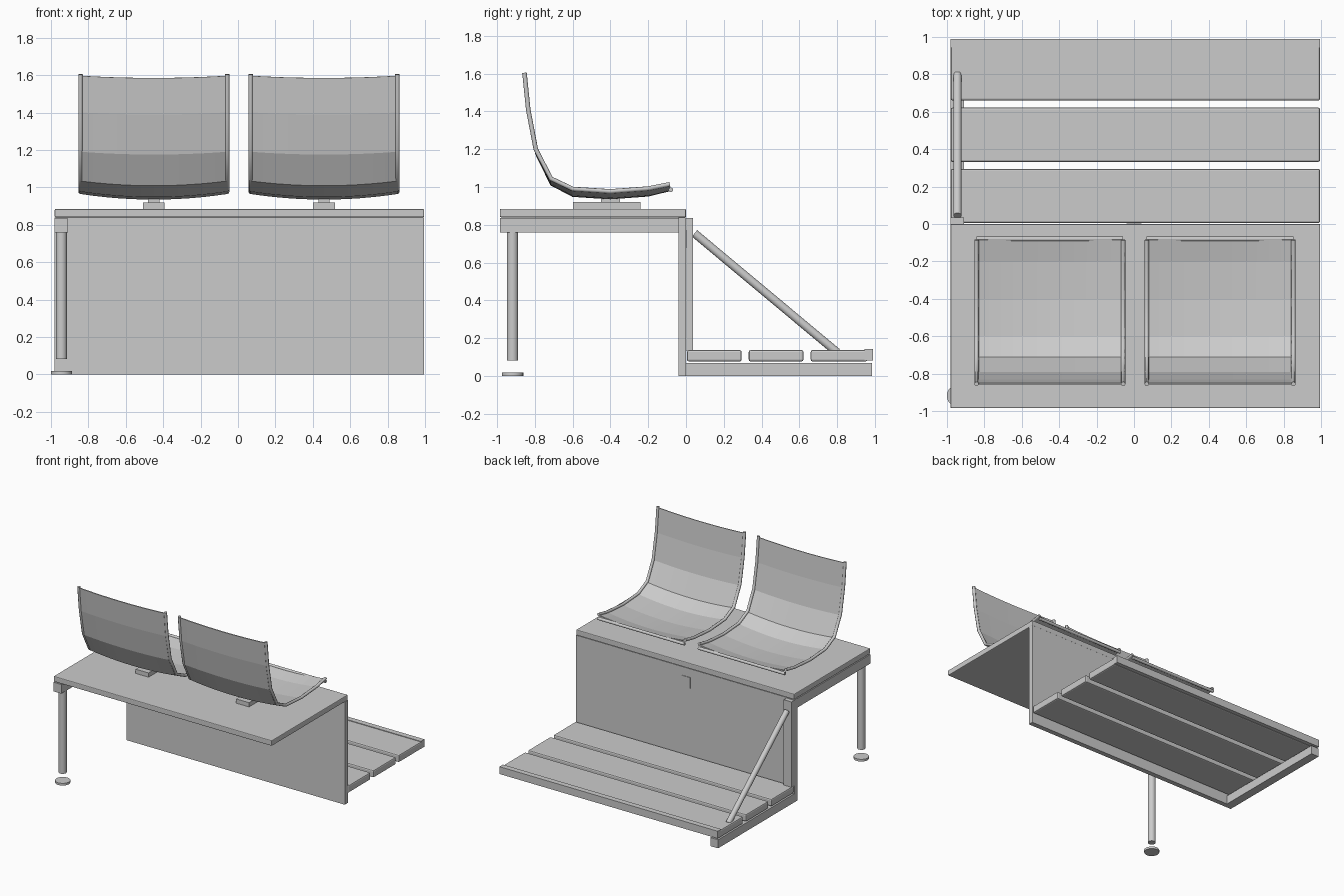
import bpy
import bmesh
from mathutils import Vector

if "Cube" in bpy.data.objects:
    bpy.data.objects.remove(bpy.data.objects["Cube"], do_unlink=True)


def finish(name, bm, bevel=0):
    bmesh.ops.recalc_face_normals(bm, faces=bm.faces)
    mesh = bpy.data.meshes.new(name)
    bm.to_mesh(mesh)
    bm.free()
    obj = bpy.data.objects.new(name, mesh)
    bpy.context.collection.objects.link(obj)
    if bevel:
        mod = obj.modifiers.new("Bevel", "BEVEL")
        mod.width = bevel
        mod.segments = 2
    return obj


def box(name, xs, ys, zs, bevel=0):
    bm = bmesh.new()
    bmesh.ops.create_cube(bm, size=1)
    for v in bm.verts:
        v.co = [(a + b) / 2 + c * (b - a) for c, (a, b) in zip(v.co, (xs, ys, zs))]
    return finish(name, bm, bevel)


def smooth(obj):
    bpy.ops.object.select_all(action="DESELECT")
    obj.select_set(True)
    bpy.context.view_layer.objects.active = obj
    bpy.ops.object.shade_smooth_by_angle()


def rod(name, start, end, radius):
    start, end = Vector(start), Vector(end)
    axis = end - start
    bm = bmesh.new()
    bmesh.ops.create_cone(bm, cap_ends=True, segments=20, radius1=radius,
                          radius2=radius, depth=axis.length)
    rot = Vector((0, 0, 1)).rotation_difference(axis).to_matrix()
    bmesh.ops.rotate(bm, verts=bm.verts, matrix=rot)
    bmesh.ops.translate(bm, verts=bm.verts, vec=(start + end) / 2)
    smooth(finish(name, bm))


def tube(name, points, radius):
    curve = bpy.data.curves.new(name, "CURVE")
    curve.dimensions = "3D"
    curve.bevel_depth = radius
    curve.bevel_resolution = 2
    curve.use_fill_caps = True
    spline = curve.splines.new("POLY")
    spline.points.add(len(points) - 1)
    for p, co in zip(spline.points, points):
        p.co = (*co, 1)
    obj = bpy.data.objects.new(name, curve)
    bpy.context.collection.objects.link(obj)


WIDE = (-0.98, 0.995)
SIDE = (-0.98, -0.91)
MID = -0.944

# Raised platform and riser wall
box("platform_deck", WIDE, (-0.985, 0), (0.84, 0.885), 0.006)
box("riser_panel", WIDE, (-0.04, 0), (0, 0.84))
box("riser_cover", (-0.04, 0.04), (-0.01, 0.004), (0.68, 0.77))

# Supporting frame on one end
box("platform_rail", SIDE, (-0.985, -0.04), (0.76, 0.835))
box("frame_post", SIDE, (0, 0.036), (0.135, 0.835))
box("floor_rail", SIDE, (0, 0.985), (0, 0.07))
rod("front_leg", (MID, -0.918, 0.083), (MID, -0.918, 0.76), 0.03)
rod("leg_foot", (MID, -0.918, 0), (MID, -0.918, 0.018), 0.057)
rod("diagonal_brace", (MID, 0.045, 0.755), (MID, 0.8, 0.125), 0.022)

# Floor planks
for i, ys in enumerate([(0.005, 0.295), (0.332, 0.622), (0.66, 0.96)]):
    box(f"floor_plank_{i + 1}", WIDE, ys, (0.077, 0.137), 0.01)
box("plank_nosing", WIDE, (0.945, 0.99), (0.082, 0.142))

# Seat side profile as (y, z, sag at the middle)
PROFILE = [(-0.855, 1.605, 0.012), (-0.835, 1.41, 0.012), (-0.795, 1.2, 0.015),
           (-0.715, 1.045, 0.025), (-0.6, 0.99, 0.03), (-0.4, 0.977, 0.03),
           (-0.2, 0.992, 0.03), (-0.085, 1.015, 0.025)]
HALF = 0.392
STEPS = 12


def seat(label, cx):
    # Sagging sheet stretched between the side rails
    bm = bmesh.new()
    rows = []
    for y, z, sag in PROFILE:
        row = []
        for i in range(STEPS + 1):
            t = 2 * i / STEPS - 1
            row.append(bm.verts.new((cx + t * HALF, y, z - 0.008 - sag * (1 - t * t))))
        rows.append(row)
    for a, b in zip(rows, rows[1:]):
        for i in range(STEPS):
            bm.faces.new((a[i], a[i + 1], b[i + 1], b[i]))
    sheet = finish(f"{label}_seat_shell", bm)
    mod = sheet.modifiers.new("Thickness", "SOLIDIFY")
    mod.thickness = 0.008
    mod.offset = 0
    smooth_sheet = sheet.data
    smooth_sheet.shade_flat()
    # Side rails, front rod and mounting pad
    for side, s in (("left", 1), ("right", -1)):
        tube(f"{label}_seat_{side}_rail", [(cx + s * HALF, y, z) for y, z, _ in PROFILE], 0.012)
    rod(f"{label}_seat_front_rod", (cx - HALF, -0.08, 0.985), (cx + HALF, -0.08, 0.985), 0.012)
    box(f"{label}_seat_mount", (cx - 0.058, cx + 0.058), (-0.597, -0.242), (0.885, 0.92))
    box(f"{label}_seat_mount_neck", (cx - 0.03, cx + 0.03), (-0.45, -0.35), (0.915, 0.943))


seat("left", 0.46)
seat("right", -0.45)
